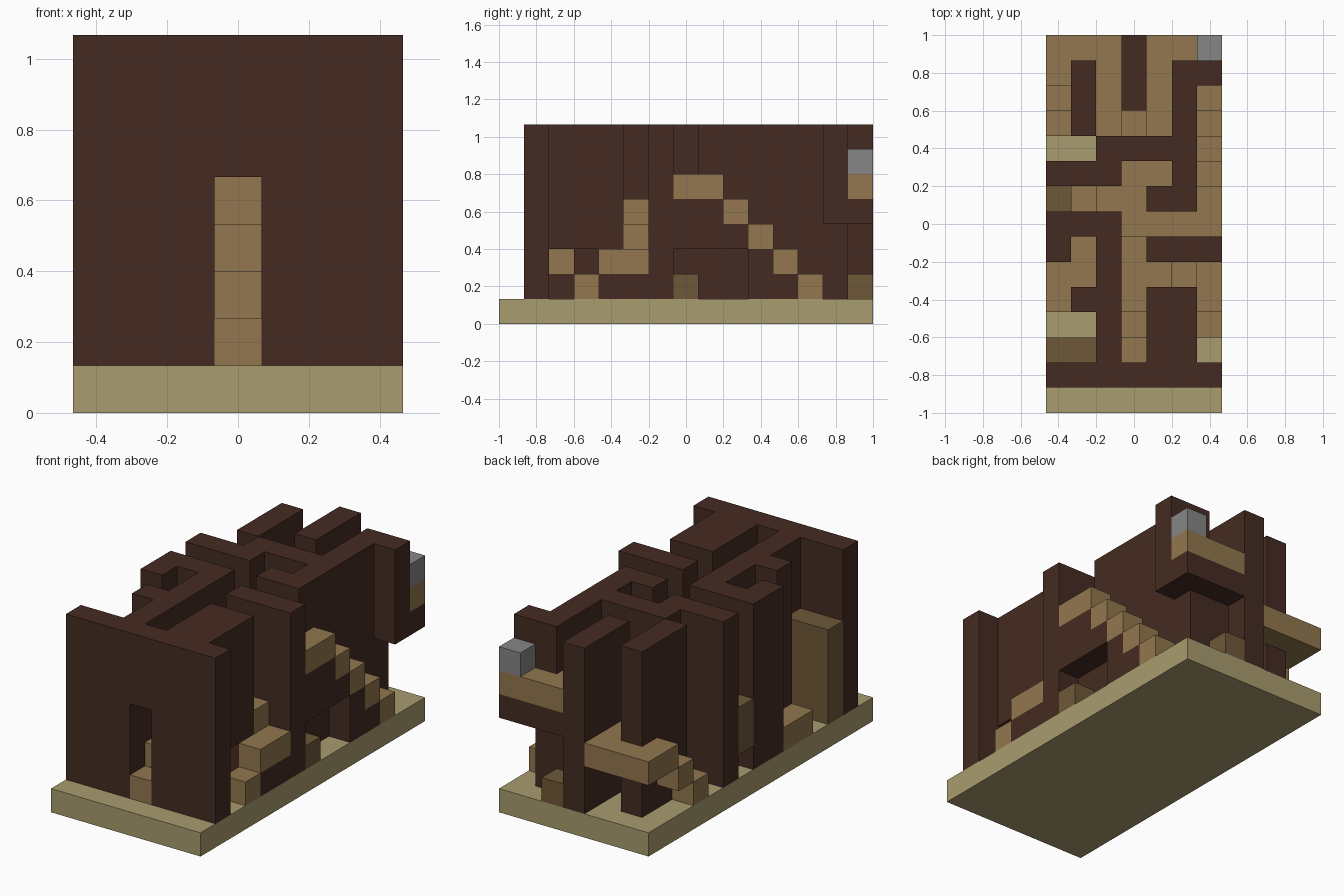
import bpy, bmesh
from mathutils import Vector

old = bpy.data.objects.get("Cube")
if old:
    bpy.data.objects.remove(old, do_unlink=True)

NX, NY, TOP = 7, 15, 8
U = 2 / NY

# Floor plan, back row first: # full wall, . open floor,
# a-e walkway at level one to five on solid fill, A-E the same but floating
PLAN = """
CCC#EEE
C#C#e#.
B#C#e#a
a#cde#b
..####c
###ee#d
.dee##e
###eeee
#a#d###
aa#ddcb
a##d##b
..#c##a
..#b##.
###a###
.......
""".split()

COLOURS = {
    "wall": ("dark brown", (69, 43, 34)),
    "walkway": ("tan", (146, 119, 78)),
    "wooden_gate": ("mid brown", (111, 88, 57)),
    "stone_block": ("grey", (134, 134, 134)),
    "base_slab": ("sand", (169, 156, 110)),
}


def linear(v):
    v /= 255
    return v / 12.92 if v <= 0.04045 else ((v + 0.055) / 1.055) ** 2.4


def material(name, rgb):
    col = [linear(c) for c in rgb] + [1]
    mat = bpy.data.materials.new(name)
    mat.use_nodes = True
    mat.diffuse_color = col
    mat.node_tree.nodes["Principled BSDF"].inputs["Base Color"].default_value = col
    return mat


cells = {}


def fill(part, xs, ys, zs):
    """Fill an inclusive block of cells, or carve it when part is None."""
    for x in range(xs[0], xs[-1] + 1):
        for y in range(ys[0], ys[-1] + 1):
            for z in range(zs[0], zs[-1] + 1):
                if part:
                    cells[x, y, z] = part
                else:
                    cells.pop((x, y, z), None)


# Base, walls and stepped walkways from the plan
fill("base_slab", (0, NX - 1), (0, NY - 1), (0,))
for row, line in enumerate(PLAN):
    y = NY - 1 - row
    for x, mark in enumerate(line):
        if mark == "#":
            fill("wall", (x,), (y,), (1, TOP - 1))
        elif mark.isalpha():
            level = "abcde".index(mark.lower()) + 1
            if mark.islower():
                fill("wall", (x,), (y,), (1, level))
            fill("walkway", (x,), (y,), (level,))

# Lintel over the front doorway, and the hanging back corner
fill("wall", (3,), (1,), (5, 7))
fill("wall", (6,), (13,), (4, 7))
fill("wall", (4, 6), (14,), (4,))
fill("stone_block", (6,), (14,), (6,))

# Low passages in the side
fill(None, (6,), (7, 9), (1, 2))
fill(None, (4, 5), (2,), (1, 2))
fill(None, (5,), (3,), (1, 2))

# Gates and wooden blocks
fill("wooden_gate", (0, 1), (2,), (1, 4))
fill("wooden_gate", (0,), (8,), (2, 3))
fill("wooden_gate", (6,), (7,), (1,))
fill("wooden_gate", (4,), (14,), (1,))


def build(part):
    """Make one object from the exposed faces of a part's cells."""
    bm = bmesh.new()
    verts = {}

    def corner(p):
        key = tuple(p)
        if key not in verts:
            x, y, z = key
            verts[key] = bm.verts.new(((x - NX / 2) * U, (y - NY / 2) * U, z * U))
        return verts[key]

    for cell, owner in cells.items():
        if owner != part:
            continue
        for axis in range(3):
            for side in (0, 1):
                near = list(cell)
                near[axis] += 2 * side - 1
                if tuple(near) in cells:
                    continue
                start = list(cell)
                start[axis] += side
                a, b = (axis + 1) % 3, (axis + 2) % 3
                ring = []
                for da, db in ((0, 0), (1, 0), (1, 1), (0, 1)):
                    p = list(start)
                    p[a] += da
                    p[b] += db
                    ring.append(corner(p))
                bm.faces.new(ring if side else ring[::-1])
    mesh = bpy.data.meshes.new(part)
    bm.to_mesh(mesh)
    bm.free()
    mesh.materials.append(material(*COLOURS[part]))
    bpy.context.collection.objects.link(bpy.data.objects.new(part, mesh))


for part in COLOURS:
    build(part)
